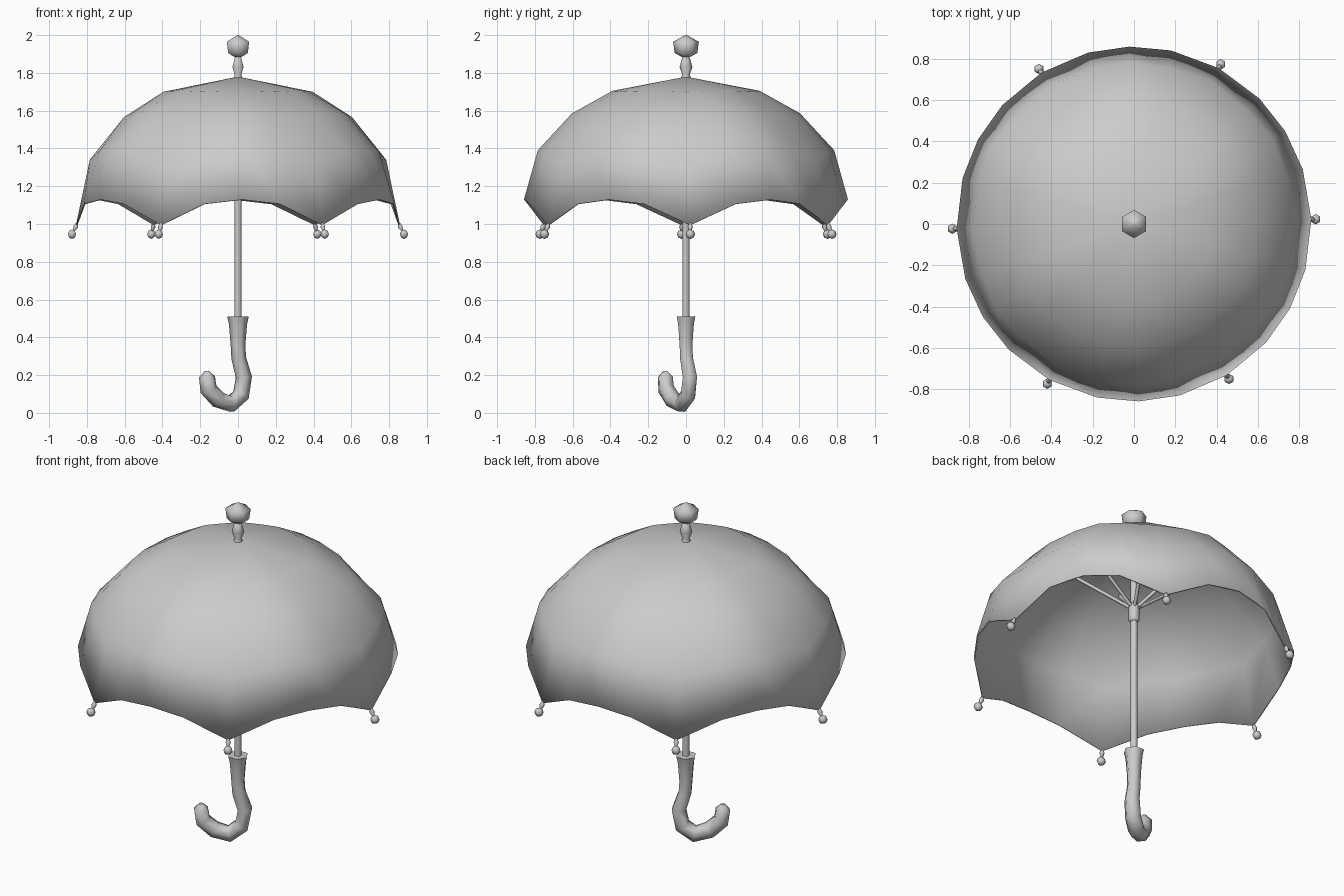
import bpy, bmesh
from math import sin, cos, pi, radians

if "Cube" in bpy.data.objects:
    bpy.data.objects.remove(bpy.data.objects["Cube"])

ROT = radians(1.5)   # slight turn of the canopy and its ribs


def polar(r, z, a):
    return (r * cos(a), r * sin(a), z)


def smooth(ob, angle):
    bpy.ops.object.select_all(action='DESELECT')
    ob.select_set(True)
    bpy.context.view_layer.objects.active = ob
    bpy.ops.object.shade_smooth_by_angle(angle=radians(angle))


def from_bmesh(name, bm, angle=80):
    bmesh.ops.recalc_face_normals(bm, faces=bm.faces)
    me = bpy.data.meshes.new(name)
    bm.to_mesh(me)
    bm.free()
    ob = bpy.data.objects.new(name, me)
    bpy.context.collection.objects.link(ob)
    smooth(ob, angle)
    return ob


def bridge(bm, rings):
    for lo, hi in zip(rings, rings[1:]):
        n = len(lo)
        for i in range(n):
            j = (i + 1) % n
            bm.faces.new((lo[i], lo[j], hi[j], hi[i]))


def lathe(name, profile, sides, phase=0.0):
    bm = bmesh.new()
    rings = [[bm.verts.new(polar(r, z, phase + 2 * pi * i / sides)) for i in range(sides)]
             for r, z in profile]
    bridge(bm, rings)
    bm.faces.new(rings[0])
    bm.faces.new(rings[-1])
    return from_bmesh(name, bm)


def tube(name, points):
    """Swept six-sided tube; each point is (position, radius)."""
    cu = bpy.data.curves.new(name, 'CURVE')
    cu.dimensions = '3D'
    cu.bevel_depth = 1.0
    cu.bevel_resolution = 1
    cu.use_fill_caps = True
    sp = cu.splines.new('POLY')
    sp.points.add(len(points) - 1)
    for p, (co, r) in zip(sp.points, points):
        p.co = (*co, 1)
        p.radius = r
    ob = bpy.data.objects.new(name, cu)
    bpy.context.collection.objects.link(ob)
    bpy.ops.object.select_all(action='DESELECT')
    ob.select_set(True)
    bpy.context.view_layer.objects.active = ob
    bpy.ops.object.convert(target='MESH')
    ob = bpy.context.view_layer.objects.active
    smooth(ob, 80)
    return ob


# Canopy: six scalloped panels; each ring blends mid-panel and rib heights
rows = [  # (mid radius, mid z, rib radius, rib z, flattening between the two)
    (0.39, 1.705, 0.395, 1.70, 0.975),
    (0.605, 1.585, 0.605, 1.565, 0.98),
    (0.785, 1.39, 0.785, 1.34, 0.985),
    (0.858, 1.13, 0.858, 0.995, 1.0),
]
panel = [(0, 1.0), (16.5, 0.17), (30, 0.0), (43.5, 0.17)]
bm = bmesh.new()
rings = []
for rm, zm, rt, zt, flat in rows:
    ring = []
    for k in range(6):
        for i, (deg, w) in enumerate(panel):
            r = (rm + (rt - rm) * w) * (flat if i % 2 else 1.0)
            ring.append(bm.verts.new(polar(r, zm + (zt - zm) * w, ROT + radians(60 * k + deg))))
    rings.append(ring)
bridge(bm, rings)
apex = bm.verts.new((0, 0, 1.78))
for i in range(24):
    bm.faces.new((rings[0][i], rings[0][(i + 1) % 24], apex))
canopy = from_bmesh("canopy", bm, 180)
sol = canopy.modifiers.new("cloth", 'SOLIDIFY')
sol.thickness = 0.008
sol.offset = -1

# Shaft and sliding runner
lathe("shaft", [(0.019, 0.48), (0.019, 1.80)], 8)
lathe("runner", [(0.024, 1.31), (0.03, 1.32), (0.03, 1.40), (0.024, 1.42)], 8)

# Finial: spindle and faceted knob
lathe("finial_spindle", [(0.028, 1.77), (0.019, 1.79), (0.034, 1.83), (0.017, 1.89)], 6, pi / 6)
lathe("finial_knob", [(0.004, 1.875), (0.06, 1.905), (0.068, 1.965), (0.004, 2.0)], 6, pi / 6)

# Struts and tip ferrules for every rib
for k in range(6):
    a = ROT + k * pi / 3
    tube(f"strut_{k + 1}", [(polar(0.02, 1.40, a), 0.010), (polar(0.375, 1.68, a), 0.010)])
    tube(f"tip_stem_{k + 1}", [(polar(0.853, 1.005, a), 0.006), (polar(0.86, 0.985, a), 0.014),
                               (polar(0.868, 0.968, a), 0.008), (polar(0.877, 0.95, a), 0.009)])
    bm = bmesh.new()
    bmesh.ops.create_uvsphere(bm, u_segments=6, v_segments=4, radius=0.025)
    ball = from_bmesh(f"tip_ball_{k + 1}", bm)
    ball.location = polar(0.879, 0.946, a)

# Crook handle, hooked towards the front left
path = [(0, 0.51, 0.057), (0, 0.47, 0.048), (0, 0.36, 0.039), (0.004, 0.29, 0.039),
        (0.031, 0.19, 0.043), (0.016, 0.095, 0.045), (-0.038, 0.046, 0.046),
        (-0.105, 0.070, 0.046), (-0.156, 0.125, 0.046), (-0.164, 0.19, 0.043),
        (-0.164, 0.222, 0.012)]
tube("handle", [((x, x * 0.67, z), r) for x, z, r in path])
